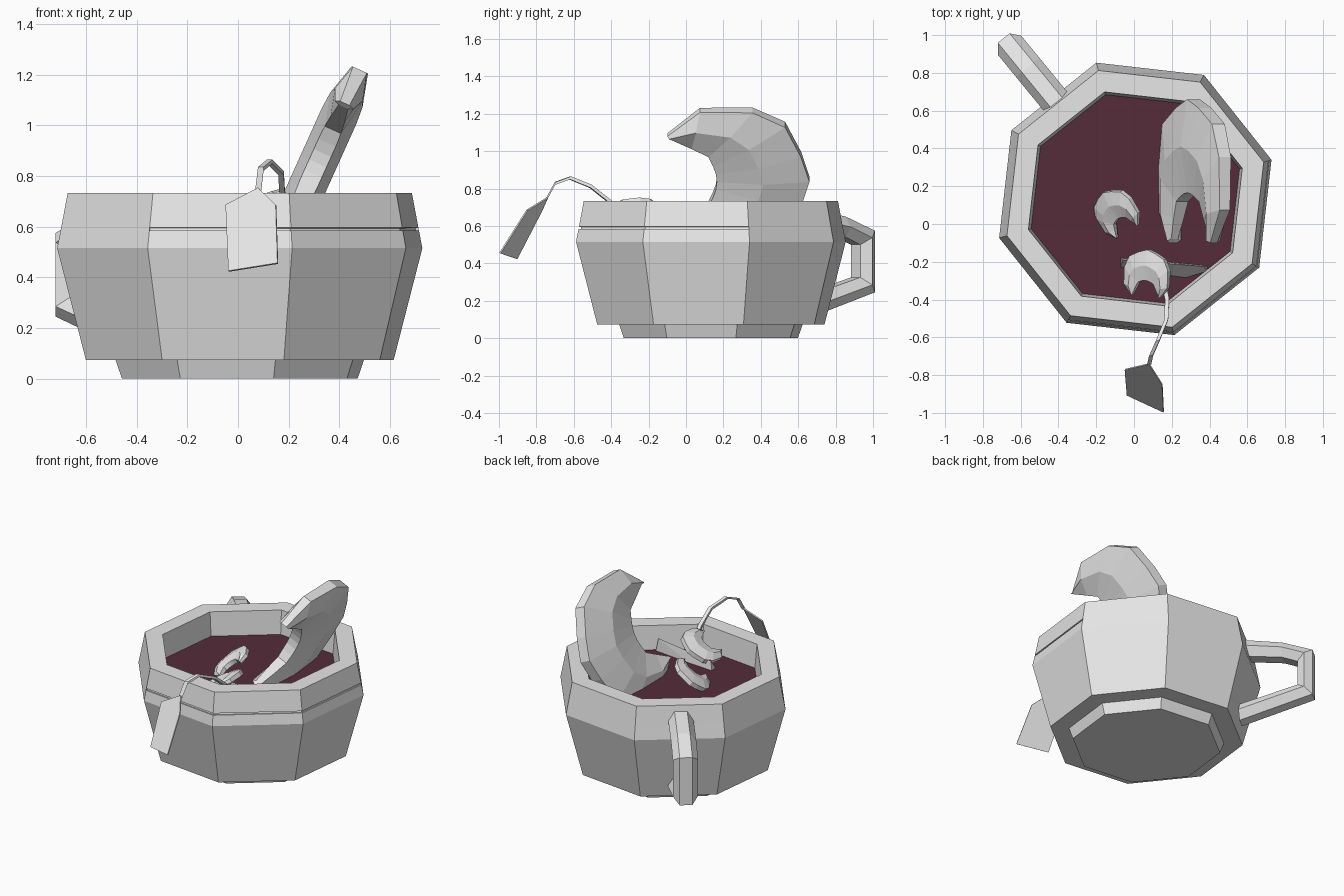
import bpy, bmesh
from math import cos, sin, radians
from mathutils import Vector

cube = bpy.data.objects.get("Cube")
if cube:
    bpy.data.objects.remove(cube, do_unlink=True)


def material(name, rgb):
    m = bpy.data.materials.new(name)
    m.use_nodes = True
    m.diffuse_color = (*rgb, 1)
    m.node_tree.nodes["Principled BSDF"].inputs["Base Color"].default_value = (*rgb, 1)
    return m


GREY = material("pale_grey", (0.8, 0.8, 0.8))
TEA = material("dark_tea", (0.09, 0.025, 0.042))
CENTRE = Vector((0.007, 0.133, 0))


def finish(name, bm, mat):
    bmesh.ops.recalc_face_normals(bm, faces=bm.faces[:])
    mesh = bpy.data.meshes.new(name)
    bm.to_mesh(mesh)
    bm.free()
    mesh.materials.append(mat)
    obj = bpy.data.objects.new(name, mesh)
    bpy.context.collection.objects.link(obj)
    return obj


def loft(rings):
    """Skin a list of equal rings and cap both ends."""
    bm = bmesh.new()
    vs = [[bm.verts.new(p) for p in ring] for ring in rings]
    n = len(vs[0])
    for a, b in zip(vs, vs[1:]):
        for i in range(n):
            j = (i + 1) % n
            bm.faces.new((a[i], a[j], b[j], b[i]))
    bm.faces.new(vs[0])
    bm.faces.new(vs[-1])
    return bm


def octagon(r, z):
    angles = [radians(16 + 45 * k) for k in range(8)]
    return [CENTRE + Vector((r * cos(a), r * sin(a), z)) for a in angles]


def band(name, outer, inner, widths, origin, u, v, scale=1.0):
    """Six-sided bar lying in the u-v plane between an outer and an inner line."""
    u = Vector(u).normalized()
    v = Vector(v)
    v = (v - u * v.dot(u)).normalized()
    n = u.cross(v)
    rings = []
    for o, i, w in zip(outer, inner, widths):
        o, i = (u * p[0] + v * p[1] for p in (o, i))
        m = o.lerp(i, 0.5)
        pts = (o - n * w * 0.5, o + n * w * 0.5, m + n * w,
               i + n * w * 0.5, i - n * w * 0.5, m - n * w)
        rings.append([Vector(origin) + p * scale for p in pts])
    return finish(name, loft(rings), GREY)


# Cup: foot, flared body, rim and inner wall
profile = [(0.484, 0), (0.51, 0.073), (0.632, 0.073), (0.75, 0.515),
           (0.736, 0.585), (0.7335, 0.597), (0.707, 0.733),
           (0.589, 0.733), (0.572, 0.55)]
bm = loft([octagon(r, z) for r, z in profile])
bmesh.ops.recalc_face_normals(bm, faces=bm.faces[:])
# Narrow groove over three neighbouring sides
groove = []
for f in bm.faces:
    c = f.calc_center_median()
    d = (c - CENTRE).normalized()
    if 0.587 < c.z < 0.595 and d.x - d.y > 0.45:
        groove.append(f)
bmesh.ops.inset_region(bm, faces=groove, thickness=0.001, depth=-0.012)
finish("cup", bm, GREY)

# Tea surface
bm = bmesh.new()
bm.faces.new([bm.verts.new(p) for p in octagon(0.574, 0.57)])
finish("tea", bm, TEA)

# Handle
a = radians(129.3)
band("handle",
     [(0.62, 0.70), (0.9, 0.65), (1.1, 0.575), (1.1, 0.245), (0.62, 0.10)],
     [(0.62, 0.58), (0.9, 0.54), (1.0, 0.50), (1.0, 0.325), (0.62, 0.22)],
     [0.08] * 5, CENTRE, (cos(a), sin(a), 0), (0, 0, 1))

# Crescents: upper half outline mirrored to the lower half
half_out = [(-0.10, 0.26), (0.075, 0.405), (0.355, 0.405), (0.53, 0.32), (0.615, 0.145), (0.66, 0)]
half_in = [(-0.08, 0.245), (0.03, 0.19), (0.12, 0.145), (0.145, 0.09), (0.16, 0.045), (0.165, 0)]
half_w = [0.04, 0.06, 0.07, 0.075, 0.075, 0.075]


def mirrored(points):
    return points + [(x, -y) for x, y in reversed(points[:-1])]


def crescent(name, middle, u, v, scale, fat=1.0):
    widths = [w * fat for w in half_w + half_w[-2::-1]]
    origin = Vector(middle) - Vector(u).normalized() * 0.28 * scale
    band(name, mirrored(half_out), mirrored(half_in), widths, origin, u, v, scale)


crescent("large_crescent", (0.315, 0.28, 0.85), (0, 1, 0), (0.41, 0, 0.91), 1.0)
crescent("small_crescent", (-0.095, 0.065, 0.635), (-0.5, 0.85, 0), (0.65, 0.4, 0.6), 0.32, 1.3)
crescent("front_crescent", (0.07, -0.26, 0.67), (0.05, 1, 0.1), (0.85, 0, 0.5), 0.33, 1.3)

# Half-sunk tea bag
bm = bmesh.new()
for p in [(-0.08, -0.27, 0.5), (0.2, -0.33, 0.5), (0.4, -0.27, 0.5), (0.4, -0.22, 0.5),
          (-0.08, -0.17, 0.5), (-0.06, -0.19, 0.63), (0.37, -0.225, 0.66)]:
    bm.verts.new(p)
bmesh.ops.convex_hull(bm, input=bm.verts[:])
finish("tea_bag", bm, GREY)

# String over the rim
path = [(0.15, -0.28, 0.6), (0.175, -0.4, 0.725), (0.17, -0.51, 0.812),
        (0.125, -0.62, 0.857), (0.09, -0.70, 0.828), (0.08, -0.745, 0.745)]
side = Vector((0.011, 0.004, 0))
lift = Vector((0, 0.003, 0.008))
rings = [[Vector(p) + s * side + t * lift for s, t in ((-1, -1), (1, -1), (1, 1), (-1, 1))]
         for p in path]
finish("string", loft(rings), GREY)

# Paper tag
bm = bmesh.new()
bm.faces.new([bm.verts.new(p) for p in
              [(0.08, -0.74, 0.752), (0.15, -0.85, 0.685), (0.157, -0.995, 0.455),
               (-0.037, -0.905, 0.424), (-0.048, -0.77, 0.685)]])
tag = finish("tag", bm, GREY)
solid = tag.modifiers.new("thickness", 'SOLIDIFY')
solid.thickness = 0.008
solid.offset = 0
